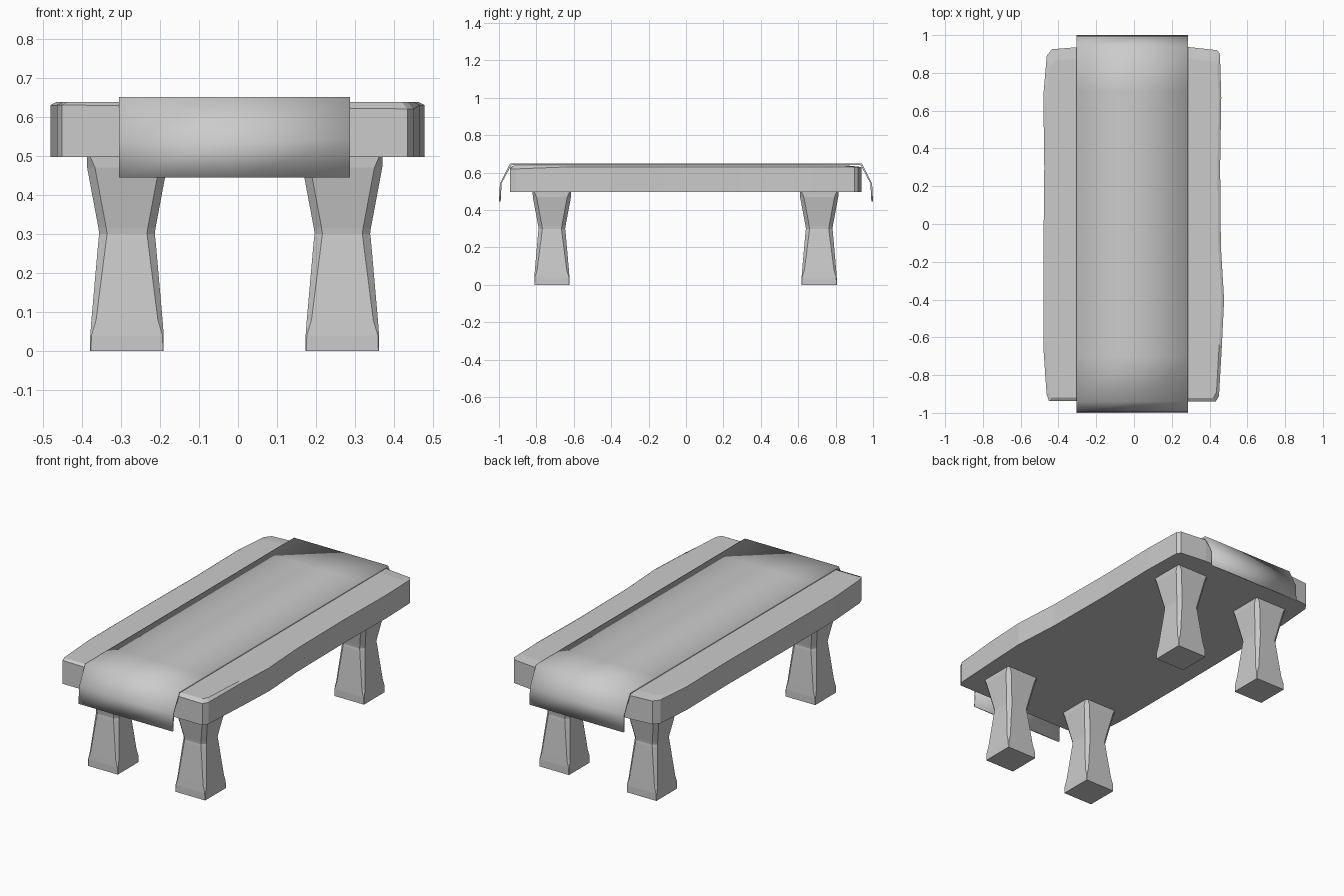
import bpy, bmesh

if "Cube" in bpy.data.objects:
    bpy.data.objects.remove(bpy.data.objects["Cube"])


def make_object(name, bm, smooth=False):
    bmesh.ops.recalc_face_normals(bm, faces=bm.faces[:])
    for f in bm.faces:
        f.smooth = smooth
    mesh = bpy.data.meshes.new(name)
    bm.to_mesh(mesh)
    bm.free()
    obj = bpy.data.objects.new(name, mesh)
    bpy.context.collection.objects.link(obj)
    return obj


def loft(name, rings):
    """Skin a stack of matching rings and cap both ends."""
    bm = bmesh.new()
    loops = [[bm.verts.new(p) for p in ring] for ring in rings]
    n = len(loops[0])
    for a, b in zip(loops, loops[1:]):
        for i in range(n):
            j = (i + 1) % n
            bm.faces.new((a[i], a[j], b[j], b[i]))
    bm.faces.new(loops[0])
    bm.faces.new(loops[-1])
    return make_object(name, bm)


# Table top: hand-cut slab with wavy long sides and clipped corners
outline = [(-0.45, -0.938), (0.433, -0.94), (0.45, -0.91), (0.465, -0.65),
           (0.477, -0.40), (0.46, -0.12), (0.456, 0.30), (0.462, 0.67),
           (0.455, 0.90), (0.44, 0.92), (0.28, 0.938), (-0.30, 0.936),
           (-0.435, 0.925), (-0.462, 0.89), (-0.48, 0.68), (-0.475, 0.30),
           (-0.48, -0.20), (-0.48, -0.65), (-0.463, -0.90)]


def rim_height(x, y):
    return 0.620 if x > 0.3 and y < -0.8 else 0.630


def inset(x, y):
    return x * 0.97, y * (0.935 if y > 0.8 else 0.98), 0.637


loft("table_top", [[(x, y, 0.497) for x, y in outline],
                   [(x, y, rim_height(x, y)) for x, y in outline],
                   [inset(x, y) for x, y in outline]])

# Legs: hourglass posts with chamfered corners (height, half width, chamfer)
leg_profile = [(0.0, 0.094, 0.002), (0.04, 0.094, 0.003), (0.08, 0.091, 0.012),
               (0.285, 0.073, 0.020), (0.30, 0.071, 0.020), (0.315, 0.073, 0.020),
               (0.47, 0.102, 0.020), (0.50, 0.103, 0.008)]


def octagon(cx, cy, z, h, c):
    k = h - c
    pts = [(h, -k), (h, k), (k, h), (-k, h), (-h, k), (-h, -k), (-k, -h), (k, -h)]
    return [(cx + x, cy + y, z) for x, y in pts]


for side, cx in (("left", -0.284), ("right", 0.267)):
    for end, cy in (("front", -0.717), ("back", 0.712)):
        loft(f"{end}_{side}_leg", [octagon(cx, cy, *p) for p in leg_profile])

# Cloth runner: thin smooth strip draped over both ends
half_profile = [(1.0, 0.445), (0.995, 0.54), (0.94, 0.65), (0.70, 0.65)]
profile = [(-y, z) for y, z in half_profile] + half_profile[::-1]
inner_half = [(0.991, 0.445), (0.986, 0.543), (0.934, 0.640), (0.70, 0.640)]
inner = [(-y, z) for y, z in inner_half] + inner_half[::-1]
section = profile + inner[::-1]
columns = (-0.305, -0.009, 0.287)

bm = bmesh.new()
strips = [[bm.verts.new((x, y, z)) for y, z in section] for x in columns]
n, m = len(section), len(profile)
for a, b in zip(strips, strips[1:]):
    for i in range(n):
        j = (i + 1) % n
        bm.faces.new((a[i], a[j], b[j], b[i]))
for s in (strips[0], strips[-1]):
    for i in range(m - 1):
        bm.faces.new((s[i], s[i + 1], s[n - 2 - i], s[n - 1 - i]))
make_object("cloth_runner", bm, smooth=True)
